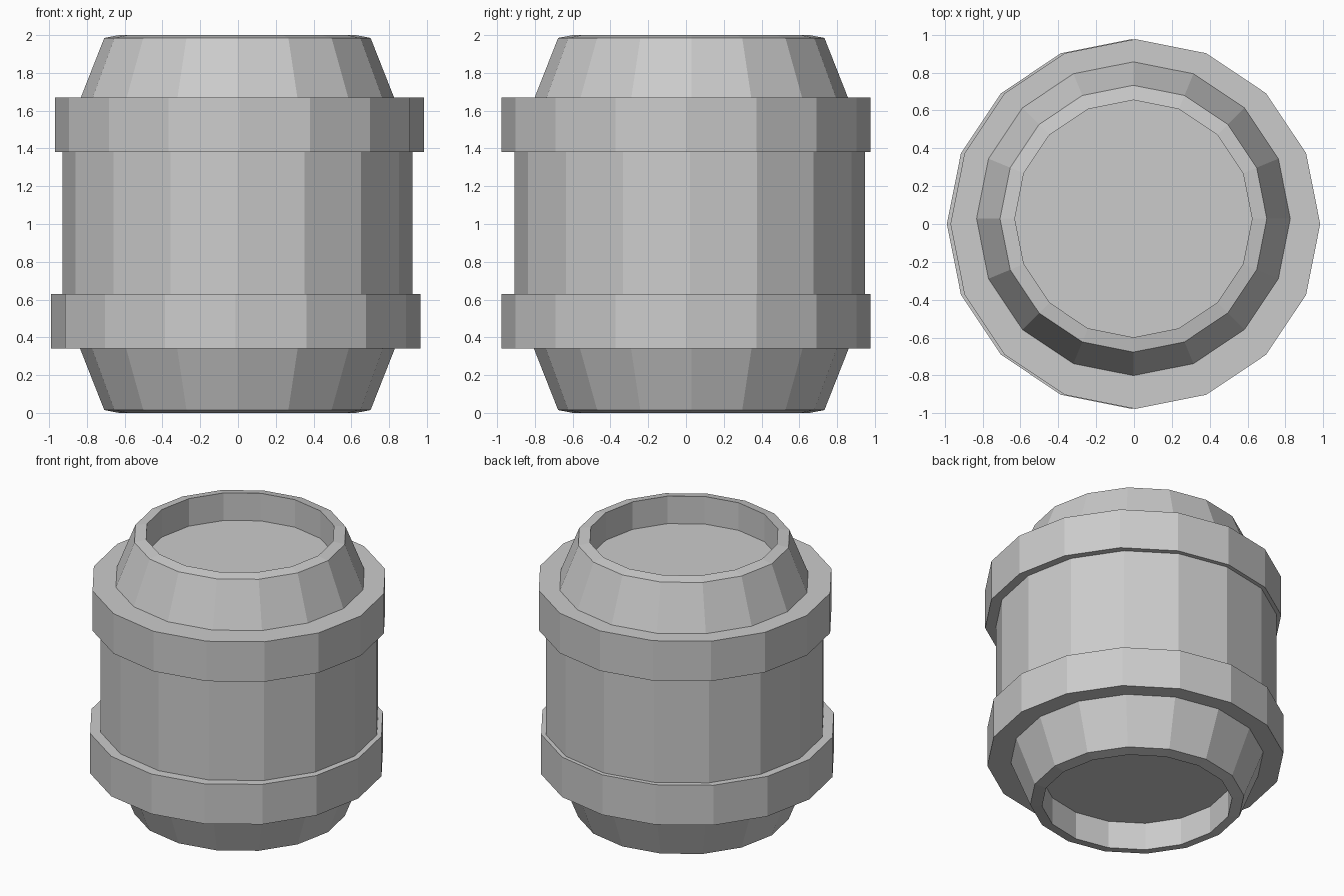
import bpy
import bmesh
from math import cos, sin, tau

SIDES = 16

cube = bpy.data.objects.get("Cube")
if cube:
    bpy.data.objects.remove(cube, do_unlink=True)

grey = bpy.data.materials.new("plain grey")
grey.use_nodes = True
colour = (0.6, 0.6, 0.6, 1)
grey.diffuse_color = colour
grey.node_tree.nodes["Principled BSDF"].inputs["Base Color"].default_value = colour


def lathe(name, profile, centre, closed=False, cap_start=False, cap_end=False):
    """Turn a list of (radius, height) points into a flat-sided solid."""
    bm = bmesh.new()
    loops = [[bm.verts.new((centre[0] + r * cos(tau * i / SIDES),
                            centre[1] + r * sin(tau * i / SIDES), z))
              for i in range(SIDES)] for r, z in profile]
    pairs = list(zip(loops, loops[1:]))
    if closed:
        pairs.append((loops[-1], loops[0]))
    for a, b in pairs:
        for i in range(SIDES):
            j = (i + 1) % SIDES
            bm.faces.new((a[i], a[j], b[j], b[i]))
    if cap_start:
        bm.faces.new(loops[0])
    if cap_end:
        bm.faces.new(loops[-1])
    bmesh.ops.recalc_face_normals(bm, faces=bm.faces)
    mesh = bpy.data.meshes.new(name)
    bm.to_mesh(mesh)
    bm.free()
    mesh.materials.append(grey)
    obj = bpy.data.objects.new(name, mesh)
    bpy.context.collection.objects.link(obj)
    return obj


# Barrel core: recessed ends, sloped rims and tapered shoulders
half = [(0.627, 0.20), (0.627, 0.0), (0.705, 0.015), (0.833, 0.34)]
core = half + [(r, 2 - z) for r, z in reversed(half)]
lathe("barrel_core", core, (-0.003, 0.028), cap_start=True, cap_end=True)

# Straight wall between the hoops
lathe("barrel_wall", [(0.8, 0.45), (0.927, 0.45), (0.927, 1.55), (0.8, 1.55)],
      (-0.003, 0.02), closed=True)

# Thick hoops, each slightly off centre
for name, low, high, x in (("lower_hoop", 0.34, 0.63, -0.012),
                           ("upper_hoop", 1.38, 1.67, 0.007)):
    lathe(name, [(0.79, low), (0.977, low), (0.977, high), (0.79, high)],
          (x, 0), closed=True)
